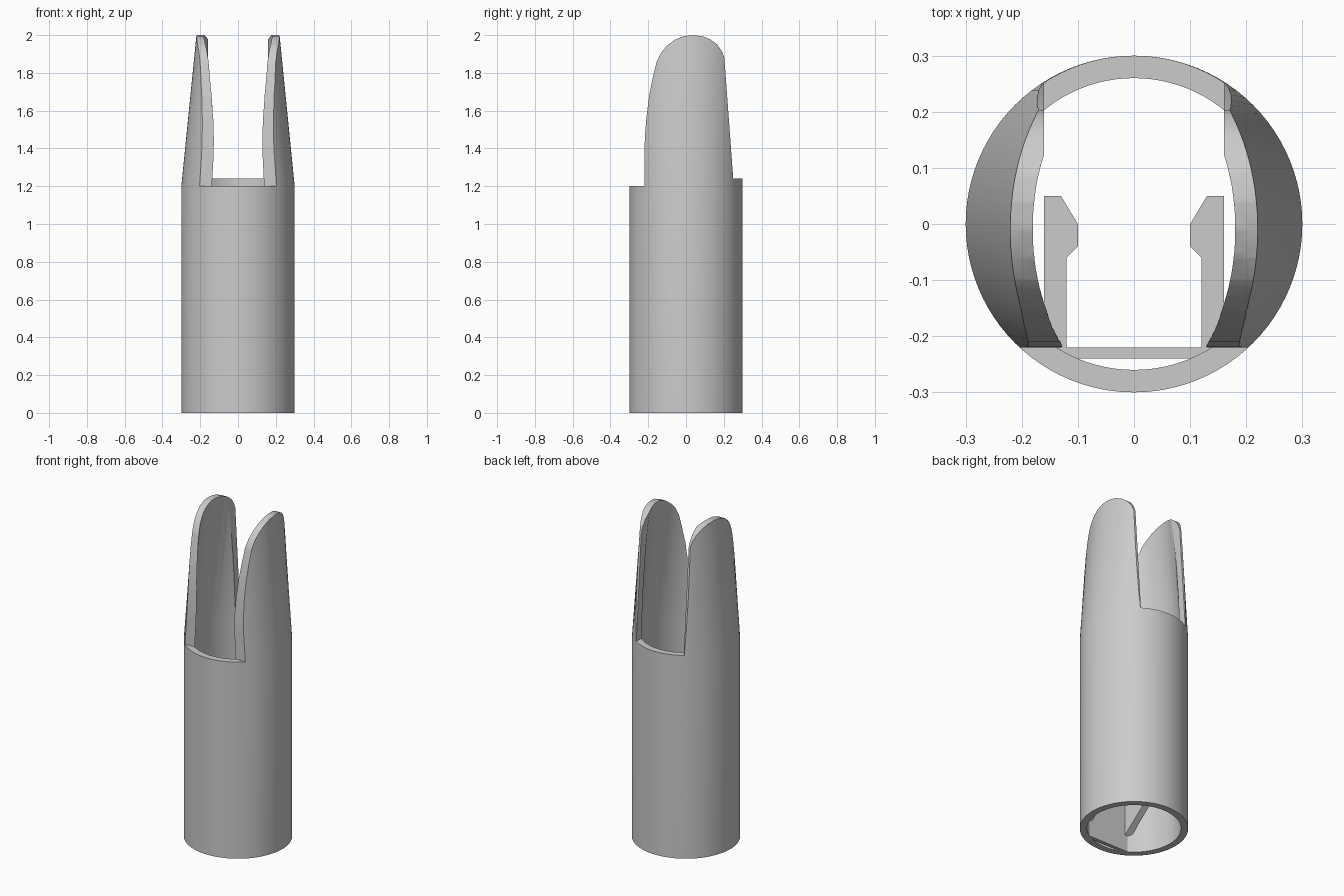
import bpy, bmesh, math

if "Cube" in bpy.data.objects:
    bpy.data.objects.remove(bpy.data.objects["Cube"])

grey = bpy.data.materials.new("plain grey")
grey.diffuse_color = (0.6, 0.6, 0.6, 1)
grey.use_nodes = True
grey.node_tree.nodes["Principled BSDF"].inputs["Base Color"].default_value = grey.diffuse_color


def finish(name, bm):
    bmesh.ops.recalc_face_normals(bm, faces=bm.faces)
    mesh = bpy.data.meshes.new(name)
    bm.to_mesh(mesh)
    bm.free()
    mesh.materials.append(grey)
    obj = bpy.data.objects.new(name, mesh)
    bpy.context.collection.objects.link(obj)
    return obj


def prism(name, bottom, top):
    """Solid between two matching outlines of 3D points."""
    bm = bmesh.new()
    a = [bm.verts.new(p) for p in bottom]
    b = [bm.verts.new(p) for p in top]
    bm.faces.new(a)
    bm.faces.new(b)
    n = len(a)
    for i in range(n):
        j = (i + 1) % n
        bm.faces.new((a[i], a[j], b[j], b[i]))
    return finish(name, bm)


def boolean(obj, cutter, operation):
    cutter.hide_render = True
    mod = obj.modifiers.new(operation, 'BOOLEAN')
    mod.operation = operation
    mod.solver = 'EXACT'
    mod.object = cutter
    bpy.context.view_layer.objects.active = obj
    bpy.ops.object.modifier_apply(modifier=mod.name)
    bpy.data.objects.remove(cutter)


# Hollow tube, squeezed sideways above the shoulder
SEG = 96
bm = bmesh.new()
rings = []
for rx, ry, z in [(.3, .3, 0), (.3, .3, 1.2), (.22, .3, 2.0),
                  (.18, .26, 2.0), (.26, .26, 1.2), (.26, .26, 0)]:
    rings.append([bm.verts.new((rx * math.cos(t), ry * math.sin(t), z))
                  for t in (2 * math.pi * i / SEG for i in range(SEG))])
for k, r in enumerate(rings):
    s = rings[(k + 1) % len(rings)]
    for i in range(SEG):
        j = (i + 1) % SEG
        bm.faces.new((r[i], r[j], s[j], s[i]))
body = finish("tube_body", bm)

# Rounded side outline of the two prongs
side = [(-.35, -.1), (.35, -.1), (.35, 1.24), (.25, 1.24), (.203, 1.88),
        (.19, 1.915), (.165, 1.95), (.13, 1.977), (.09, 1.993), (.04, 2.0),
        (-.01, 1.995), (-.06, 1.975), (-.1, 1.945), (-.13, 1.91),
        (-.155, 1.86), (-.175, 1.78), (-.195, 1.68), (-.21, 1.56),
        (-.218, 1.45), (-.22, 1.36), (-.22, 1.2), (-.35, 1.2)]
outline = prism("outline_cutter", [(-.4, y, z) for y, z in side],
                [(.4, y, z) for y, z in side])
boolean(body, outline, 'INTERSECT')

# Rear opening between the prongs
slot = [(-.16, 0), (.16, 0), (.16, .4), (-.16, .4)]
cutter = prism("slot_cutter", [(x, y, 1.24) for x, y in slot],
               [(x, y, 2.2) for x, y in slot])
boolean(body, cutter, 'DIFFERENCE')

bpy.ops.object.select_all(action='DESELECT')
body.select_set(True)
bpy.context.view_layer.objects.active = body
bpy.ops.object.shade_smooth_by_angle(angle=math.radians(25))

# Flat plate inside the front wall
plate = [(-.142, -.22), (.142, -.22), (.104, -.24), (-.104, -.24)]
prism("inner_plate", [(x, y, 0) for x, y in plate],
      [(x, y, .8) for x, y in plate])

# Pair of hooked clips with sloped undersides
clip = [(.16, -.22), (.16, .05), (.13, .05), (.10, 0),
        (.10, -.04), (.12, -.06), (.12, -.22)]
for name, s in (("left_clip", -1), ("right_clip", 1)):
    prism(name, [(s * x, y, .1 + .8 * (y + .22)) for x, y in clip],
          [(s * x, y, .8) for x, y in clip])
